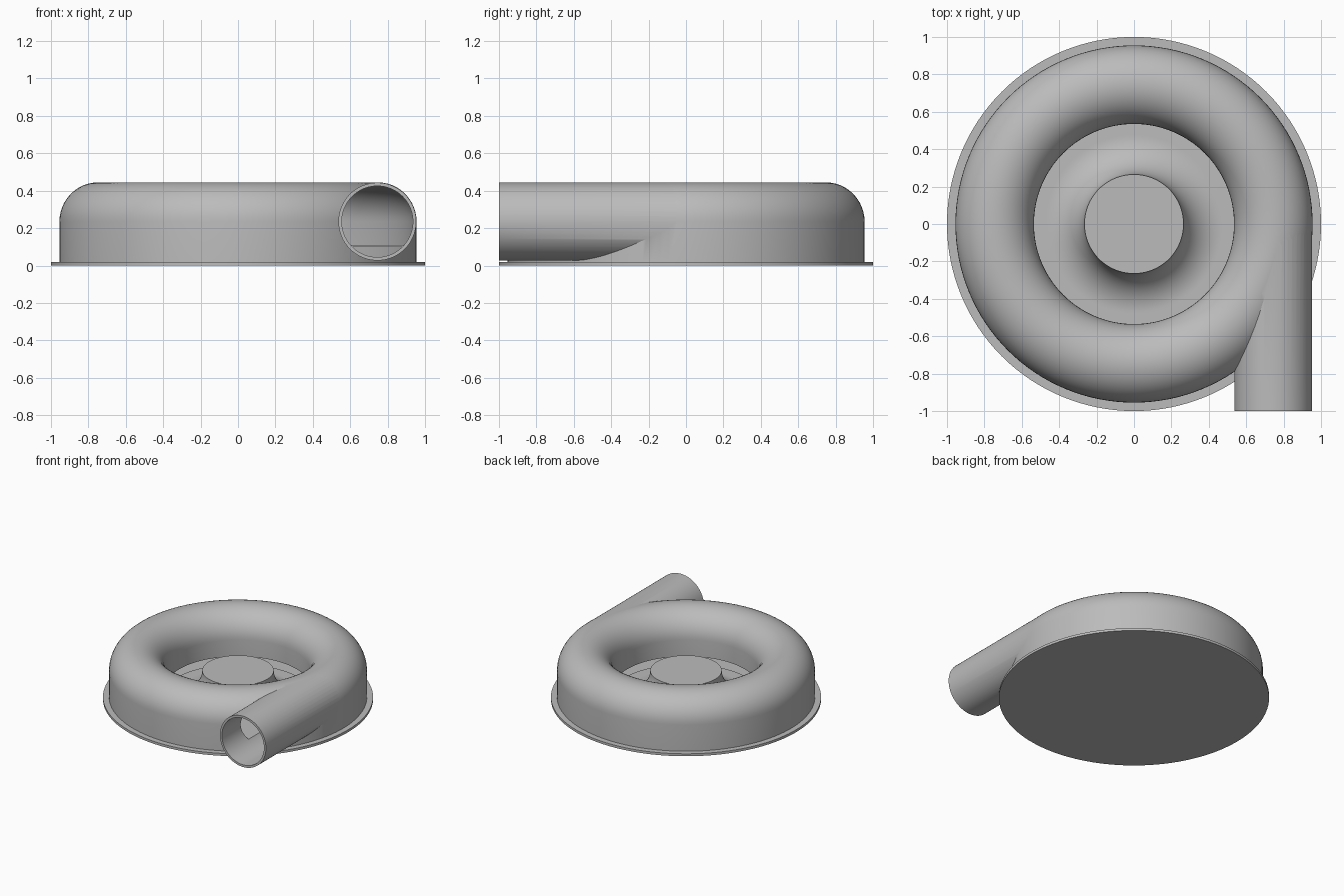
import bpy, bmesh, math
from mathutils import Matrix

cube = bpy.data.objects.get("Cube")
if cube:
    bpy.data.objects.remove(cube)

GREY = (0.5, 0.5, 0.5, 1)
grey = bpy.data.materials.new("plain_grey")
grey.use_nodes = True
grey.diffuse_color = GREY
grey.node_tree.nodes["Principled BSDF"].inputs["Base Color"].default_value = GREY

DUCT_R, DUCT_Z = 0.745, 0.235      # centre line of the ring duct and the outlet


def finish(name, bm):
    bmesh.ops.recalc_face_normals(bm, faces=bm.faces)
    mesh = bpy.data.meshes.new(name)
    bm.to_mesh(mesh)
    bm.free()
    obj = bpy.data.objects.new(name, mesh)
    bpy.context.collection.objects.link(obj)
    mesh.materials.append(grey)
    return obj


def arc(cx, cz, r, start, end, steps=24):
    angles = [math.radians(start + (end - start) * i / steps) for i in range(steps + 1)]
    return [(cx + r * math.cos(a), cz + r * math.sin(a)) for a in angles]


def revolve(name, profile, closed=True, steps=128):
    """Turn an (r, z) profile around the z axis."""
    bm = bmesh.new()
    verts = [bm.verts.new((r, 0, z)) for r, z in profile]
    pairs = list(zip(verts, verts[1:]))
    if closed:
        pairs.append((verts[-1], verts[0]))
    edges = [bm.edges.new(p) for p in pairs]
    bmesh.ops.spin(bm, geom=verts + edges, cent=(0, 0, 0), axis=(0, 0, 1),
                   angle=math.tau, steps=steps, use_merge=True)
    bmesh.ops.remove_doubles(bm, verts=bm.verts, dist=0.0001)
    return finish(name, bm)


def rod(name, radius, y0, y1):
    """Solid cylinder along y on the outlet axis."""
    bm = bmesh.new()
    place = Matrix.Translation((DUCT_R, (y0 + y1) / 2, DUCT_Z)) @ Matrix.Rotation(math.pi / 2, 4, "X")
    bmesh.ops.create_cone(bm, cap_ends=True, segments=96, radius1=radius,
                          radius2=radius, depth=y1 - y0, matrix=place)
    return finish(name, bm)


def combine(target, tool, operation):
    mod = target.modifiers.new(operation.lower(), "BOOLEAN")
    mod.operation, mod.solver, mod.object = operation, "EXACT", tool
    bpy.context.view_layer.objects.active = target
    bpy.ops.object.modifier_apply(modifier=mod.name)
    bpy.data.objects.remove(tool)


# Base plate
base = revolve("base_plate", [(0, 0), (1, 0), (1, 0.02), (0, 0.02)], closed=False)

# Flared centre hub
hub = revolve("centre_hub", [(0, DUCT_Z)] + arc(0.475, DUCT_Z, 0.21, 180, 270)
              + [(0.56, 0.025), (0.56, 0.015), (0, 0.015)], closed=False)

# Ring duct with its floor held above the base plate
housing = revolve("ring_housing", [(0.535, 0.1)] + arc(DUCT_R, DUCT_Z, 0.21, 180, 0)
                  + [(0.955, 0.015), (0.94, 0.015), (0.94, 0.1)])

# Straight outlet leaving the ring on a tangent, then hollow both out
combine(housing, rod("outlet_pipe", 0.208, -1, 0), "UNION")
cavity = revolve("duct_cavity", [(0.55, 0.11)] + arc(DUCT_R, DUCT_Z, 0.195, 180, 0)
                 + [(0.94, 0.11)])
combine(housing, cavity, "DIFFERENCE")
combine(housing, rod("outlet_bore", 0.19, -1.1, 0.001), "DIFFERENCE")

# Smooth shading with crisp edges
bpy.ops.object.select_all(action="DESELECT")
for obj in (base, hub, housing):
    obj.select_set(True)
bpy.context.view_layer.objects.active = housing
bpy.ops.object.shade_smooth_by_angle(angle=math.radians(30))
